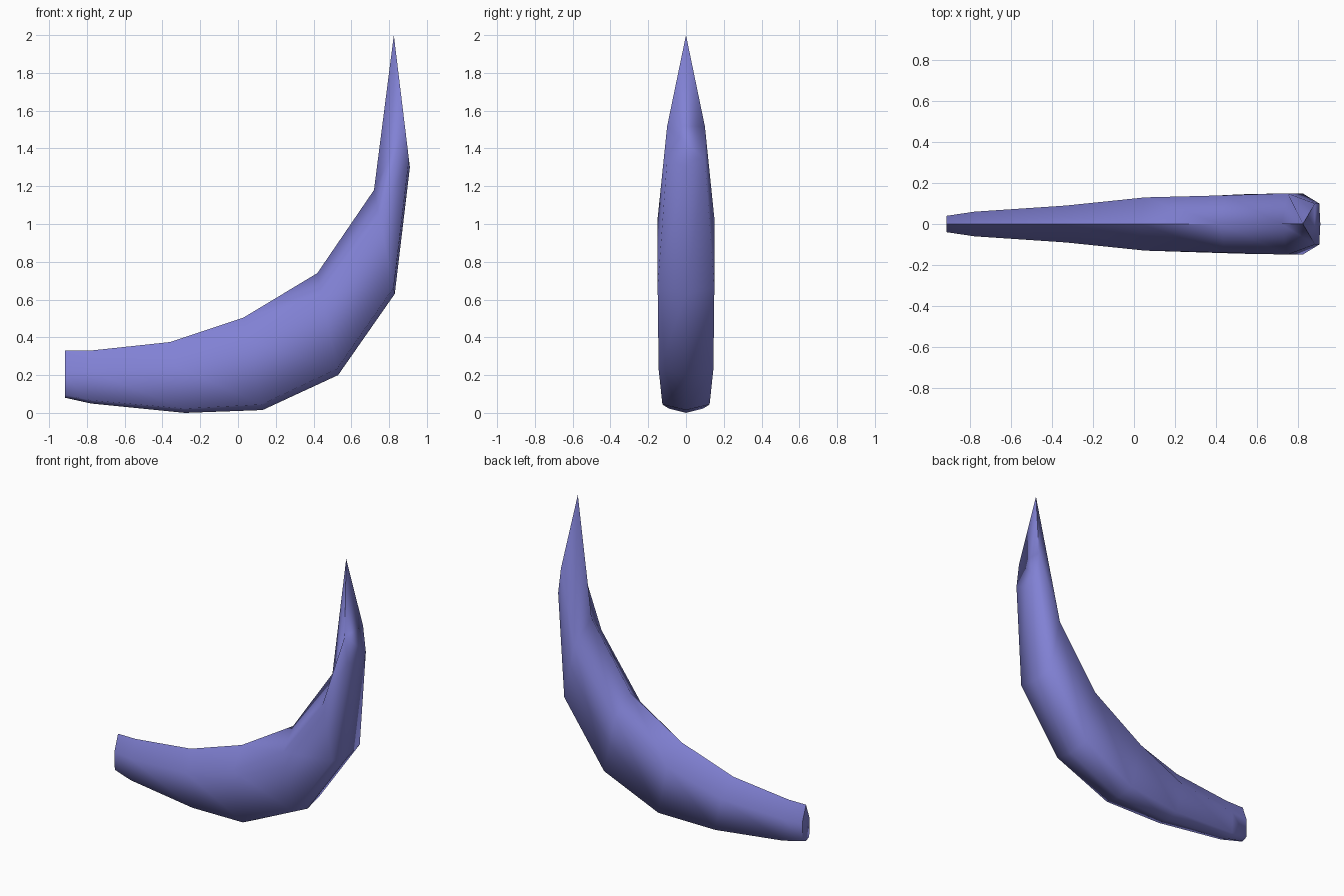
import bpy
import bmesh
import math
from mathutils import Vector

cube = bpy.data.objects.get("Cube")
if cube:
    bpy.data.objects.remove(cube, do_unlink=True)

# One violet material for the whole horn
violet = bpy.data.materials.new("violet")
violet.use_nodes = True
colour = (0.22, 0.22, 0.66, 1.0)
violet.diffuse_color = colour
violet.node_tree.nodes["Principled BSDF"].inputs["Base Color"].default_value = colour

# Cross-sections: outer (x, z), inner (x, z), half widths at the
# outer corners and sides, and how far the sides lie towards the inner ridge
SECTIONS = [
    ((-0.915, 0.08), (-0.915, 0.33), 0.035, 0.04, 0.56),
    ((-0.78, 0.05), (-0.78, 0.33), 0.055, 0.06, 0.6),
    ((-0.28, 0.0), (-0.36, 0.375), 0.09, 0.09, 0.66),
    ((0.13, 0.015), (0.03, 0.505), 0.125, 0.13, 0.75),
    ((0.53, 0.2), (0.42, 0.74), 0.145, 0.14, 0.78),
    ((0.83, 0.63), (0.72, 1.18), 0.15, 0.15, 0.73),
    ((0.91, 1.3), (0.825, 2.0), 0.1, 0.1, 0.31),
]
CORNER = 0.06


def section_ring(bm, outer, inner, corner_width, side_width, side):
    """Six-sided section: outer ridge, two corners, two sides, inner ridge."""
    a = Vector((outer[0], 0, outer[1]))
    b = Vector((inner[0], 0, inner[1]))
    layout = [(0, 0), (CORNER, corner_width), (side, side_width),
              (1, 0), (side, -side_width), (CORNER, -corner_width)]
    return [bm.verts.new(a.lerp(b, t) + Vector((0, y, 0))) for t, y in layout]


# Curved horn skinned through the sections, closed at base and slanted tip
bm = bmesh.new()
rings = [section_ring(bm, *s) for s in SECTIONS]
for low, high in zip(rings, rings[1:]):
    for i in range(len(low)):
        j = (i + 1) % len(low)
        bm.faces.new((low[i], low[j], high[j], high[i]))
bm.faces.new(rings[0])

# Tip cap in mirrored strips, running up to the point
ridge, corner_l, side_l, point, side_r, corner_r = rings[-1]
bm.faces.new((ridge, corner_l, corner_r))
bm.faces.new((corner_l, side_l, side_r, corner_r))
bm.faces.new((side_l, point, side_r))
bmesh.ops.recalc_face_normals(bm, faces=bm.faces)

mesh = bpy.data.meshes.new("horn")
bm.to_mesh(mesh)
bm.free()
mesh.materials.append(violet)
horn = bpy.data.objects.new("horn", mesh)
bpy.context.collection.objects.link(horn)

# Rounded shading along the body, sharp rims at the caps
bpy.ops.object.select_all(action="DESELECT")
horn.select_set(True)
bpy.context.view_layer.objects.active = horn
bpy.ops.object.shade_smooth_by_angle(angle=math.radians(80))
